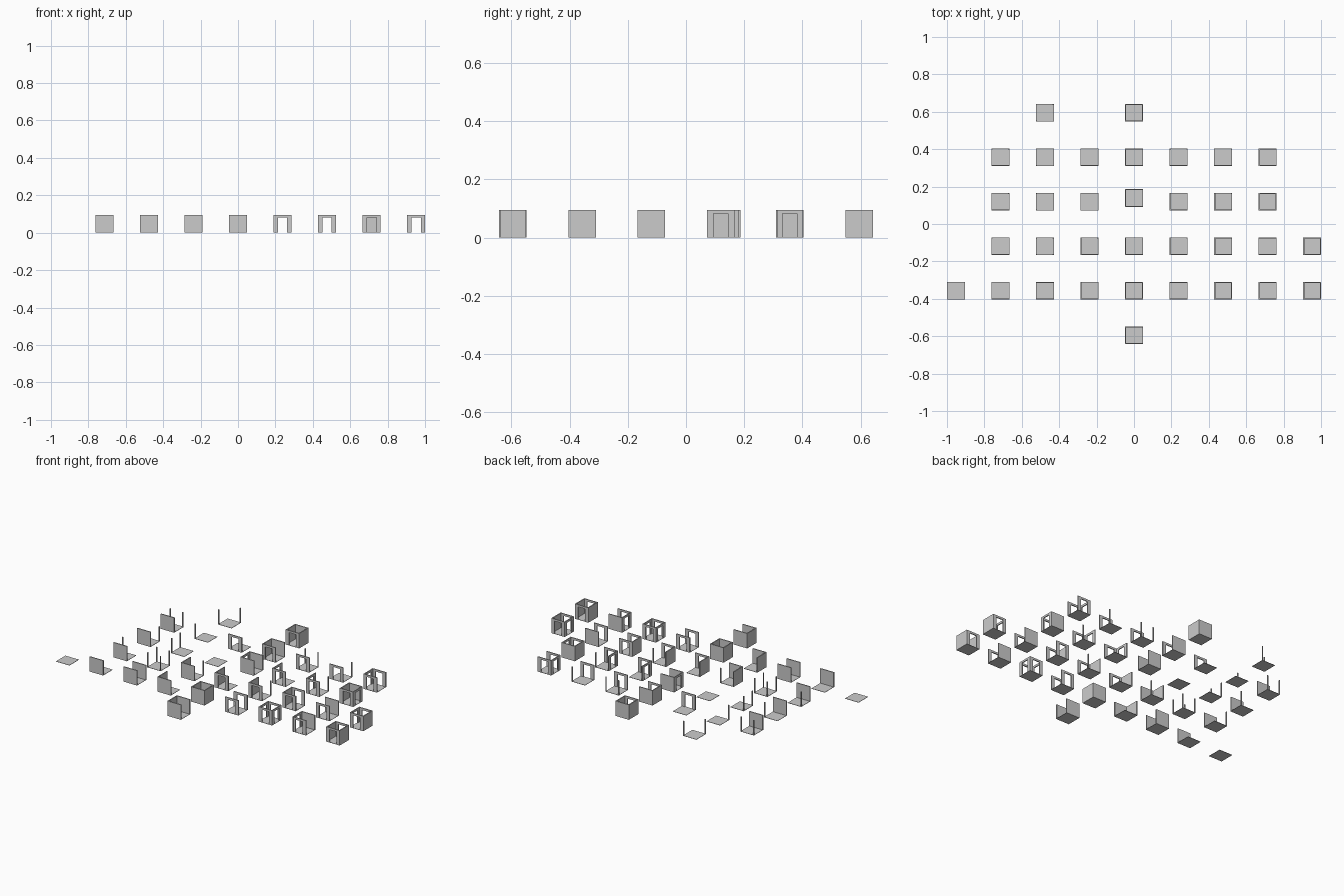
import bpy, bmesh
from mathutils import Matrix, Vector

if "Cube" in bpy.data.objects:
    bpy.data.objects.remove(bpy.data.objects["Cube"])

STEP = 0.2381      # spacing between tiles
W = 0.095          # tile width and wall height
T = 0.006          # wall thickness
DOOR_W, DOOR_H = 0.05, 0.082
H = W / 2

# sides: inward direction is handled by rotating a south wall
TURN = {"S": 0, "E": 1, "N": 2, "W": 3}


def prism(bm, pts, depth, mat):
    """Extrude an x-z outline along +y, then transform it."""
    front = [bm.verts.new(mat @ Vector((x, 0, z))) for x, z in pts]
    back = [bm.verts.new(mat @ Vector((x, depth, z))) for x, z in pts]
    bm.faces.new(front)
    bm.faces.new(back[::-1])
    for i in range(len(pts)):
        j = (i + 1) % len(pts)
        bm.faces.new((front[j], front[i], back[i], back[j]))


def rect(x0, x1, z0, z1):
    return [(x0, z0), (x1, z0), (x1, z1), (x0, z1)]


def finish(bm, name, loc):
    bmesh.ops.recalc_face_normals(bm, faces=bm.faces)
    me = bpy.data.meshes.new(name)
    bm.to_mesh(me)
    bm.free()
    ob = bpy.data.objects.new(name, me)
    ob.location = loc
    bpy.context.collection.objects.link(ob)


def tile(col, row, walls="", doors="", posts="", dy=0.0):
    """Square floor with walls, doorways (N E S W) and corner posts."""
    loc = (col * STEP, (row - 2.5) * STEP + dy, 0)

    # floor slab
    bm = bmesh.new()
    prism(bm, rect(-H, H, 0, 0.002), W, Matrix.Translation((0, -H, 0)))
    finish(bm, "floor", loc)

    # solid walls and doorway frames
    d = DOOR_W / 2
    arch = [(-H, 0), (-d, 0), (-d, DOOR_H), (d, DOOR_H),
            (d, 0), (H, 0), (H, W), (-H, W)]
    for sides, name, outline in ((walls, "wall", rect(-H, H, 0, W)),
                                 (doors, "doorway", arch)):
        for s in sides:
            bm = bmesh.new()
            mat = (Matrix.Rotation(TURN[s] * 1.5707963, 4, "Z")
                   @ Matrix.Translation((0, -H, 0)))
            prism(bm, outline, T, mat)
            finish(bm, name, loc)

    # corner posts
    for c in posts.split():
        bm = bmesh.new()
        x = -H if "W" in c else H - T
        y = -H if "S" in c else H - T
        prism(bm, rect(x, x + T, 0, W), T, Matrix.Translation((0, y, 0)))
        finish(bm, "corner_post", loc)


# bare floors
tile(-4, 1)
tile(-1, 3)

# single wall
tile(-3, 1, "S")
tile(-3, 2, "S", posts="NW")
tile(-3, 3, "S", posts="NE")
tile(-3, 4, "S", posts="NW NE")

# posts only
tile(-2, 2, posts="SW NW NE SE")
tile(-2, 3, posts="SW NW")
tile(-2, 4, posts="SW")
tile(-2, 5, posts="SW NE")

# corridors and corners
tile(-2, 1, "SN")
tile(-1, 1, "SW")
tile(-1, 2, "SW", posts="NE")
tile(1, 1, "", "SN")
tile(3, 2, "N", "S")
tile(0, 2, "W", "S")
tile(1, 2, "W", "S", "NE")
tile(1, 3, "", "SW")
tile(2, 3, "", "SW", "NE")

# single doorway
tile(-1, 4, "", "S")
tile(2, 4, "", "S", "NE")
tile(1, 4, "", "S", "NW NE")

# three sides
tile(0, 0, "SWN")
tile(0, 3, "SN", "W", dy=0.02)
tile(0, 4, "WN", "S")
tile(2, 2, "W", "SN")
tile(3, 1, "N", "SW")
tile(3, 4, "", "SWN")

# four sides
tile(0, 1, "NESW")
tile(0, 5, "NEW", "S")
tile(3, 3, "NW", "SE")
tile(4, 1, "EW", "NS")
tile(4, 2, "E", "NSW")
tile(2, 1, "", "NESW")
